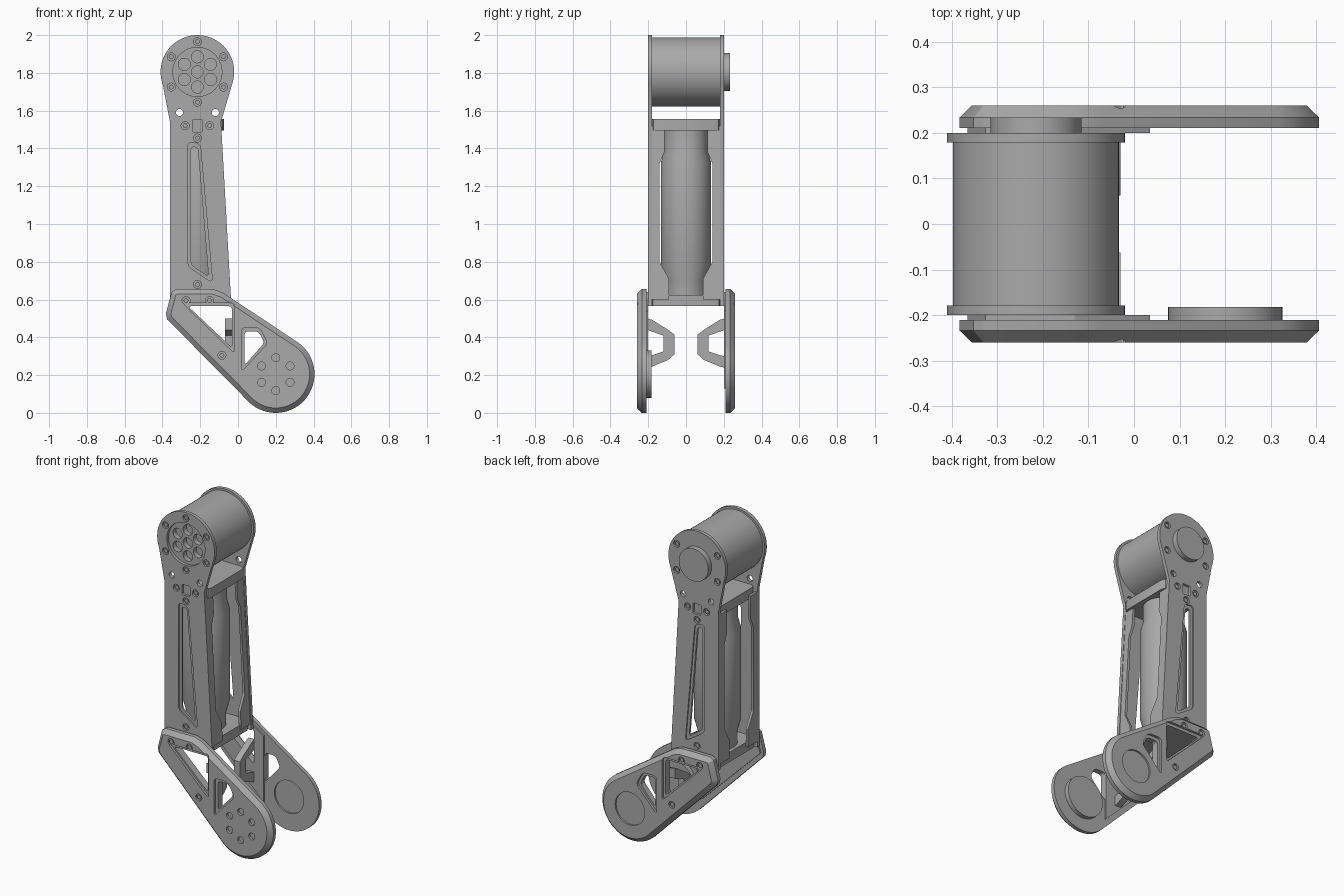
import bpy, bmesh, math

cube = bpy.data.objects.get("Cube")
if cube:
    bpy.data.objects.remove(cube, do_unlink=True)

grey = bpy.data.materials.new("machined_grey")
grey.use_nodes = True
grey.diffuse_color = (0.4, 0.4, 0.4, 1)
grey.node_tree.nodes["Principled BSDF"].inputs["Base Color"].default_value = (0.4, 0.4, 0.4, 1)
parts = []


def finish(name, bm):
    bmesh.ops.recalc_face_normals(bm, faces=bm.faces)
    mesh = bpy.data.meshes.new(name)
    bm.to_mesh(mesh)
    bm.free()
    mesh.materials.append(grey)
    obj = bpy.data.objects.new(name, mesh)
    bpy.context.collection.objects.link(obj)
    parts.append(obj)
    return obj


def circle(cx, cz, r, n=24):
    return [(cx + r * math.cos(math.tau * i / n), cz + r * math.sin(math.tau * i / n)) for i in range(n)]


def prism(name, pts, y0, y1, rounding=0, chamfer=0):
    """Extrude an x-z outline from y0 to y1; chamfer the rim at y1."""
    bm = bmesh.new()
    bm.faces.new([bm.verts.new((x, y0, z)) for x, z in pts])
    if rounding:
        bmesh.ops.bevel(bm, geom=bm.verts[:], offset=rounding, segments=4, profile=0.5, affect='VERTICES')
    ext = bmesh.ops.extrude_face_region(bm, geom=bm.faces[:])
    moved = [g for g in ext["geom"] if isinstance(g, bmesh.types.BMVert)]
    bmesh.ops.translate(bm, verts=moved, vec=(0, y1 - y0, 0))
    if chamfer:
        rim = [e for e in bm.edges if all(v in moved for v in e.verts)]
        bmesh.ops.bevel(bm, geom=rim, offset=chamfer, segments=1, affect='EDGES')
    return finish(name, bm)


def cut(obj, pts, y0, y1, rounding=0):
    cutter = prism("cutter", pts, y0, y1, rounding)
    cutter.hide_render = True
    mod = obj.modifiers.new("cut", 'BOOLEAN')
    mod.operation, mod.solver, mod.object = 'DIFFERENCE', 'EXACT', cutter
    bpy.context.view_layer.objects.active = obj
    bpy.ops.object.modifier_apply(modifier=mod.name)
    parts.remove(cutter)
    bpy.data.objects.remove(cutter, do_unlink=True)


def bolt(obj, x, z, face, s, r=0.021):
    """Sunken bolt: a shallow pocket with a small head inside."""
    cut(obj, circle(x, z, r, 16), face + s * 0.02, face - s * 0.012)
    prism("bolt_head", circle(x, z, r * 0.6, 12), face - s * 0.014, face - s * 0.004)


def lathe(name, profile, cx, n=48):
    """Turn a radius-height profile about a vertical axis."""
    bm = bmesh.new()
    rings = [[bm.verts.new((x, y, z)) for x, y in circle(cx, 0, r, n)] for r, z in profile]
    for a, b in zip(rings, rings[1:]):
        for i in range(n):
            j = (i + 1) % n
            bm.faces.new((a[i], a[j], b[j], b[i]))
    bm.faces.new(rings[0])
    bm.faces.new(rings[-1])
    return finish(name, bm)


def box(name, x0, x1, y, z0, z1, bevel):
    bm = bmesh.new()
    bmesh.ops.create_cube(bm, size=1)
    for v in bm.verts:
        v.co = (x1 if v.co.x > 0 else x0, math.copysign(y, v.co.y), z1 if v.co.z > 0 else z0)
    upright = [e for e in bm.edges if abs(e.verts[0].co.z - e.verts[1].co.z) > 0.01]
    bmesh.ops.bevel(bm, geom=upright, offset=bevel, segments=2, profile=0.5, affect='EDGES')
    return finish(name, bm)


CX, CZ = -0.215, 1.805   # shoulder axis
KX, KZ = 0.2, 0.205      # lower axis

# Shoulder motor with a drilled hub face and a rear cap
motor = prism("shoulder_motor", circle(CX, CZ, 0.182, 64), -0.181, 0.181)
cut(motor, circle(CX, CZ, 0.032, 20), -0.2, -0.15)
for i in range(6):
    a = math.tau * i / 6 + math.pi / 6
    cut(motor, circle(CX + 0.08 * math.cos(a), CZ + 0.08 * math.sin(a), 0.032, 20), -0.2, -0.15)
prism("rear_cap", circle(CX, CZ, 0.1, 48), 0.19, 0.234)

# Upper arm side plates
arc = [math.radians(-20 + 5 * i) for i in range(45)]
outline = [(CX + 0.195 * math.cos(a), CZ + 0.195 * math.sin(a)) for a in arc]
outline += [(-0.36, 1.54), (-0.36, 0.565), (-0.035, 0.565), (-0.09, 1.54)]
pocket = [(-0.265, 1.435), (-0.2, 1.425), (-0.135, 0.69), (-0.265, 0.775)]
slot = [(-0.248, 1.41), (-0.213, 1.405), (-0.156, 0.722), (-0.248, 0.785)]
for s, side in ((-1, "front"), (1, "back")):
    face = s * 0.2
    plate = prism(side + "_arm_plate", outline, s * 0.179, face)
    cut(plate, pocket, s * 0.22, s * 0.192, 0.022)
    cut(plate, slot, s * 0.22, s * 0.15, 0.015)
    if s < 0:
        cut(plate, circle(CX, CZ, 0.13, 40), -0.22, -0.15)
    for i in range(6):
        a = math.tau * i / 6 + math.pi / 6
        if s < 0 or abs(math.cos(a)) > 0.1:
            bolt(plate, CX + 0.16 * math.cos(a), CZ + 0.16 * math.sin(a), face, s)
    for dx in (-0.095, 0.095):
        cut(plate, circle(CX + dx, 1.59, 0.019, 16), s * 0.22, s * 0.15)
    for x, z in ((CX - 0.065, 1.52), (CX + 0.065, 1.52), (CX, 1.455), (CX, 0.68)):
        bolt(plate, x, z, face, s)
    w, h = 0.027, 0.032
    cut(plate, [(CX - w, 1.52 - h), (CX + w, 1.52 - h), (CX + w, 1.52 + h), (CX - w, 1.52 + h)],
        s * 0.22, s * 0.185, 0.006)

    # Webs along the plate edges, relieved around the actuator body
    web = [(0.18, 0.6), (0.09, 0.6), (0.09, 0.71), (0.14, 0.8), (0.14, 1.32),
           (0.115, 1.38), (0.115, 1.52), (0.18, 1.52)]
    for edge in ("left", "right"):
        bm = bmesh.new()
        verts = []
        for y, z in web:
            x = -0.36 if edge == "right" else -0.056 - (z - 0.6) * 0.054
            verts.append(bm.verts.new((x, s * y, z)))
        bm.faces.new(verts)
        ext = bmesh.ops.extrude_face_region(bm, geom=bm.faces[:])
        moved = [g for g in ext["geom"] if isinstance(g, bmesh.types.BMVert)]
        bmesh.ops.translate(bm, verts=moved, vec=(0.015, 0, 0))
        finish(f"{side}_{edge}_web", bm)

# Actuator body and its end blocks
lathe("actuator_body", [(0.11, 0.6), (0.11, 0.7), (0.132, 0.78), (0.132, 1.33), (0.115, 1.39), (0.115, 1.52)], CX)
box("upper_block", -0.345, -0.075, 0.18, 1.495, 1.555, 0.03)
box("lower_block", -0.345, -0.05, 0.18, 0.565, 0.625, 0.02)

# Lower links, with windows, bolts and inward brackets
link = [(KX + 0.205 * math.cos(a), KZ + 0.205 * math.sin(a))
        for a in (math.radians(-132 + 6 * i) for i in range(32))]
link += [(-0.08, 0.637), (-0.13, 0.655), (-0.33, 0.655), (-0.352, 0.64), (-0.382, 0.525), (-0.375, 0.495)]
pad = [(0.035, 0.13), (0.035, 0.54), (-0.1, 0.625), (-0.13, 0.64), (-0.325, 0.64), (-0.365, 0.52)]
windows = (
    ([(-0.295, 0.583), (-0.018, 0.583), (-0.018, 0.315)], [(-0.265, 0.565), (-0.032, 0.565), (-0.032, 0.345)]),
    ([(0.018, 0.452), (0.112, 0.452), (0.158, 0.37), (0.018, 0.218)],
     [(0.035, 0.432), (0.108, 0.432), (0.14, 0.372), (0.035, 0.252)]),
)
tab = [(0.205, 0.5), (0.18, 0.493), (0.095, 0.44), (0.062, 0.415), (0.062, 0.31), (0.095, 0.28), (0.18, 0.245), (0.205, 0.24)]
gap = [(0.205, 0.44), (0.18, 0.43), (0.12, 0.41), (0.12, 0.325), (0.18, 0.305), (0.205, 0.3)]
for s, side in ((-1, "front"), (1, "back")):
    face = s * 0.26
    plate = prism(side + "_link", link, s * 0.21, face, chamfer=0.026)
    inner = prism(side + "_link_pad", pad, s * 0.2, s * 0.212)
    for rim, hole in windows:
        cut(plate, rim, s * 0.28, s * 0.245, 0.022)
        cut(plate, hole, s * 0.28, s * 0.15, 0.018)
    cut(inner, windows[0][1], s * 0.28, s * 0.15, 0.018)
    for x, z in ((-0.275, 0.595), (-0.15, 0.595), (-0.085, 0.305)):
        bolt(plate, x, z, face, s)
    if s < 0:
        for i in range(6):
            a = math.tau * i / 6 + math.pi / 6
            x, z = KX + 0.087 * math.cos(a), KZ + 0.087 * math.sin(a)
            cut(plate, circle(x, z, 0.021, 16), -0.28, -0.245)
        prism("joint_disc", circle(KX, KZ, 0.125, 48), -0.212, -0.182)
    else:
        cut(plate, circle(KX, KZ, 0.1, 40), 0.28, 0.25)
        cut(plate, circle(KX, KZ, 0.1, 40), 0.2, 0.22)

    # Bracket: a ring of the tab outline minus its window
    bm = bmesh.new()
    loop = [bm.verts.new((-0.07, s * y, z)) for y, z in tab + gap[::-1]]
    bm.faces.new(loop)
    ext = bmesh.ops.extrude_face_region(bm, geom=bm.faces[:])
    moved = [g for g in ext["geom"] if isinstance(g, bmesh.types.BMVert)]
    bmesh.ops.translate(bm, verts=moved, vec=(0.04, 0, 0))
    finish(side + "_bracket", bm)

# Smooth round walls, keep edges sharp
bpy.ops.object.select_all(action='DESELECT')
for obj in parts:
    obj.select_set(True)
bpy.context.view_layer.objects.active = parts[0]
bpy.ops.object.shade_smooth_by_angle(angle=math.radians(25))
